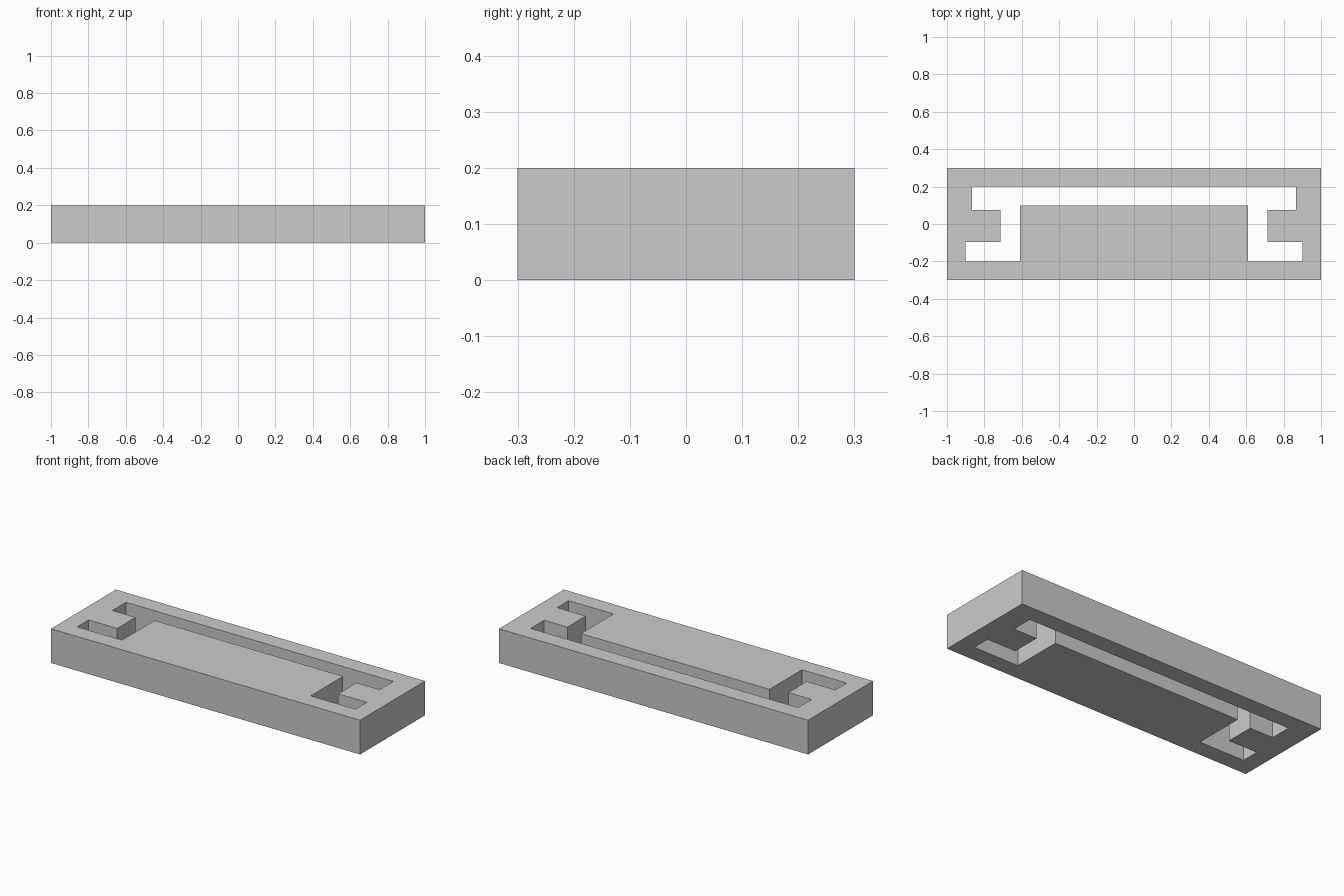
import bpy
import bmesh

HEIGHT = 0.2

default = bpy.data.objects.get("Cube")
if default:
    bpy.data.objects.remove(default, do_unlink=True)

# Plain grey material
grey = bpy.data.materials.new("plain_grey")
grey.use_nodes = True
colour = (0.6, 0.6, 0.6, 1)
grey.diffuse_color = colour
grey.node_tree.nodes["Principled BSDF"].inputs["Base Color"].default_value = colour

# Left half of the plate: outer edge, then the stepped slot back to the centre
outline = [
    (0, -0.3), (1, -0.3), (1, 0.3), (0, 0.3),
    (0, 0.2), (0.865, 0.2), (0.865, 0.075), (0.715, 0.075),
    (0.715, -0.095), (0.9, -0.095), (0.9, -0.2), (0.61, -0.2),
    (0.61, 0.1), (0, 0.1),
]
bm = bmesh.new()
base = bm.faces.new([bm.verts.new((x, y, 0)) for x, y in outline])
extruded = bmesh.ops.extrude_face_region(bm, geom=[base], use_keep_orig=True)["geom"]
bmesh.ops.translate(bm, vec=(0, 0, HEIGHT),
                    verts=[v for v in extruded if isinstance(v, bmesh.types.BMVert)])
bmesh.ops.recalc_face_normals(bm, faces=bm.faces)

# Open the centre plane so the mirrored halves join cleanly
centre = [f for f in bm.faces if all(abs(v.co.x) < 1e-5 for v in f.verts)]
bmesh.ops.delete(bm, geom=centre, context="FACES")

mesh = bpy.data.meshes.new("slotted_plate")
bm.to_mesh(mesh)
bm.free()
mesh.materials.append(grey)

plate = bpy.data.objects.new("slotted_plate", mesh)
bpy.context.collection.objects.link(plate)
mirror = plate.modifiers.new("mirror", "MIRROR")
mirror.use_clip = True
